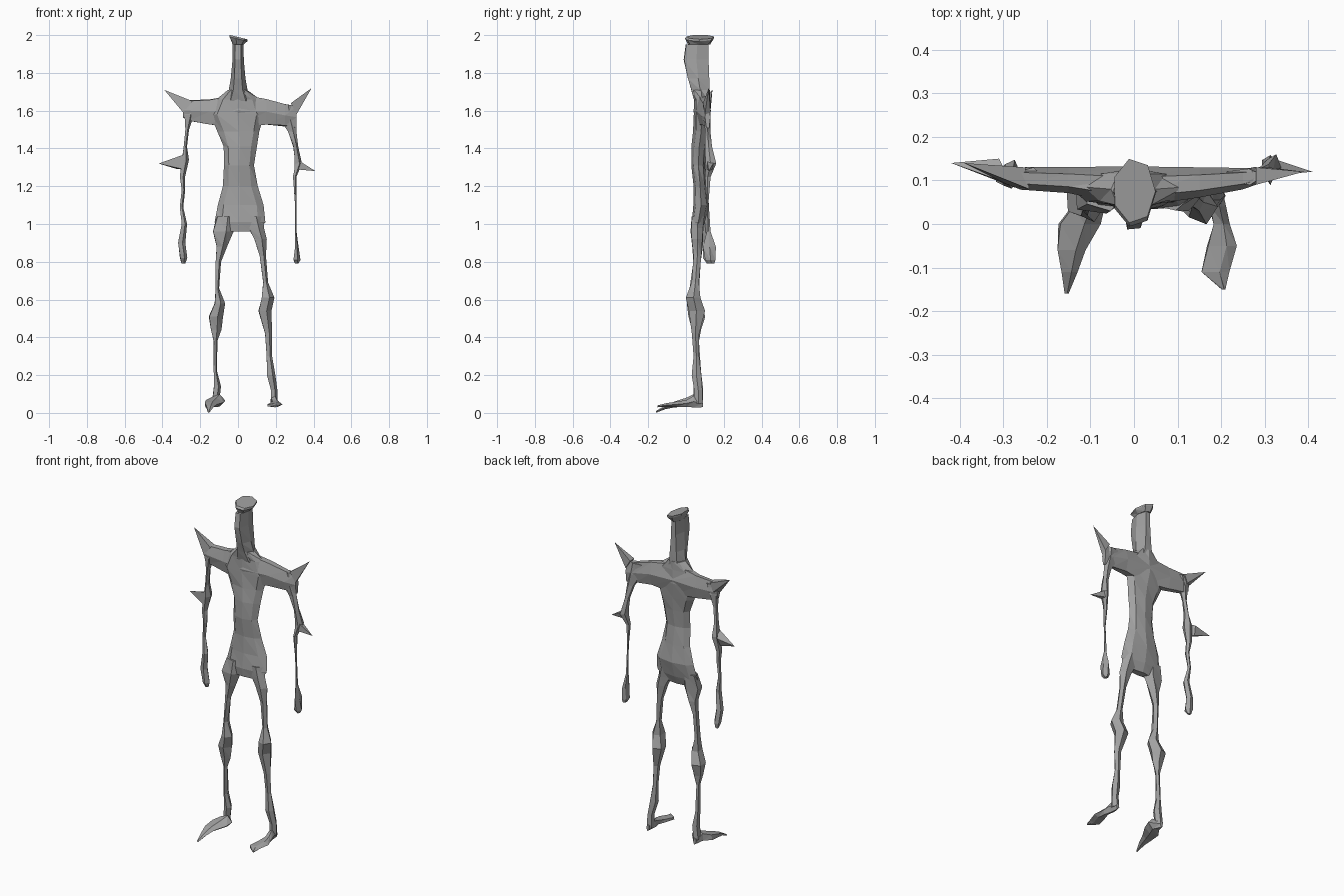
import bpy, bmesh, math, random
from mathutils import Vector

random.seed(4)
if "Cube" in bpy.data.objects:
    bpy.data.objects.remove(bpy.data.objects["Cube"], do_unlink=True)

CM = 0.01  # sections are written in hundredths of a unit


def make_material(name, value):
    material = bpy.data.materials.new(name)
    material.use_nodes = True
    colour = (value, value, value, 1)
    material.diffuse_color = colour
    material.node_tree.nodes["Principled BSDF"].inputs["Base Color"].default_value = colour
    return material


stone_grey = make_material("stone grey", 0.36)


def place(axis, along, u, v):
    """Map section coordinates to space for a limb that runs along the given axis."""
    if axis == "x":
        return Vector((along, u, v))
    if axis == "y":
        return Vector((u, along, v))
    return Vector((u, v, along))


def finish(name, bm):
    """Turn a bmesh into a flat, faceted object."""
    bmesh.ops.recalc_face_normals(bm, faces=bm.faces)
    bmesh.ops.triangulate(bm, faces=bm.faces, quad_method="ALTERNATE")
    mesh = bpy.data.meshes.new(name)
    bm.to_mesh(mesh)
    bm.free()
    mesh.materials.append(stone_grey)
    part = bpy.data.objects.new(name, mesh)
    bpy.context.collection.objects.link(part)
    return part


def loft(name, axis, sections, sides=6, rough=0.1, turn=0.0):
    """Skin a limb over sections of (position, low u, high u, low v, high v)."""
    bm = bmesh.new()
    rings = []
    for along, u_low, u_high, v_low, v_high in sections:
        ring = []
        for i in range(sides):
            angle = math.tau * (i + turn) / sides
            reach = 1 + random.uniform(-rough, rough)
            u = (u_low + u_high) / 2 + math.cos(angle) * reach * (u_high - u_low) / 2
            v = (v_low + v_high) / 2 + math.sin(angle) * reach * (v_high - v_low) / 2
            ring.append(bm.verts.new(place(axis, along, u, v) * CM))
        rings.append(ring)
    for lower, upper in zip(rings, rings[1:]):
        for i in range(sides):
            j = (i + 1) % sides
            bm.faces.new((lower[i], lower[j], upper[j], upper[i]))
    bm.faces.new(rings[0])
    bm.faces.new(rings[-1])
    return finish(name, bm)


def spike(name, base, tip):
    """Close a ring of base points to one sharp tip."""
    bm = bmesh.new()
    ring = [bm.verts.new(Vector(point) * CM) for point in base]
    point = bm.verts.new(Vector(tip) * CM)
    for a, b in zip(ring, ring[1:] + ring[:1]):
        bm.faces.new((a, b, point))
    bm.faces.new(ring)
    return finish(name, bm)


# Torso, rising from the hips to the collar
loft("torso", "z", [
    (96, -9, 10, 4, 8),
    (101, -13, 14, 3, 10),
    (110, -11, 13, 4, 12),
    (120, -8, 10, 4, 11),
    (131, -7, 8, 3, 10),
    (141, -8, 10, 3, 11),
    (149, -11, 12, 4, 12),
    (158, -15, 14, 4, 13),
    (166, -11, 11, 4, 13),
    (171, -5, 5, 3, 13),
], sides=8, rough=0.07)

# Long flat neck with a flared cap in place of a head
loft("neck", "z", [
    (165, -8, 8, 4, 12),
    (171, -5, 5, 2, 13),
    (177, -4, 4, 0, 13),
    (187, -3, 3, -2, 13),
    (195, -3, 3, -1, 13),
], sides=6, rough=0.04)
cap = loft("neck_cap", "z", [
    (195, -3, 3, 1, 13),
    (198, -5, 5, -1, 15),
    (199, -5, 5, 0, 15),
], sides=7, rough=0.03)
for vertex in cap.data.vertices:  # tip the cap towards its left side
    if vertex.co.z > 1.96:
        vertex.co.z -= vertex.co.x / 4

# Shoulder bar across the chest
loft("shoulder_bar", "x", [
    (-29, 9, 12, 156, 164),
    (-26, 8, 13, 154, 166),
    (-15, 7, 13, 152, 167),
    (0, 4, 13, 150, 170),
    (15, 6, 13, 152, 167),
    (25, 8, 13, 151, 164),
    (31, 10, 13, 150, 163),
], rough=0.06)

# Bony spikes on the shoulders and elbows
spike("right_shoulder_spike",
      [(-24, 8, 165), (-29, 9, 159), (-27, 13, 160), (-25, 13, 165)], (-39, 14, 171))
spike("left_shoulder_spike",
      [(28, 9, 164), (31, 10, 158), (31, 13, 159), (28, 13, 164)], (39, 12, 172))
spike("right_elbow_spike",
      [(-28, 9, 137), (-29, 9, 129), (-32, 13, 129), (-31, 15, 134)], (-42, 14, 132))
spike("left_elbow_spike",
      [(30, 11, 135), (30, 11, 129), (32, 14, 129), (32, 15, 133)], (41, 12, 128))

# Thin hanging arms
loft("right_arm", "z", [
    (79, -30, -28, 11, 13),
    (82, -31, -27, 9, 14),
    (90, -32, -28, 9, 13),
    (100, -30, -27, 8, 12),
    (109, -31, -29, 10, 12),
    (118, -30, -28, 9, 12),
    (125, -31, -28, 9, 13),
    (134, -30, -26, 8, 15),
    (141, -29, -27, 9, 13),
    (150, -28, -26, 9, 12),
    (158, -29, -23, 8, 13),
    (164, -27, -21, 9, 13),
], sides=5)
loft("left_arm", "z", [
    (79, 30, 32, 12, 15),
    (81, 29, 33, 10, 16),
    (88, 30, 32, 9, 16),
    (96, 30, 31, 11, 13),
    (112, 30, 31, 11, 12),
    (125, 29, 31, 10, 13),
    (132, 30, 34, 10, 16),
    (141, 29, 32, 10, 14),
    (149, 26, 31, 10, 13),
    (156, 21, 31, 9, 13),
    (163, 20, 30, 9, 13),
], sides=5)

# Gaunt legs with knobbly knees
loft("right_leg", "z", [
    (6, -14, -10, 4, 9),
    (14, -13, -9, 4, 9),
    (22, -13, -11, 4, 8),
    (38, -13, -11, 4, 7),
    (44, -15, -9, 3, 8),
    (51, -16, -8, 1, 10),
    (58, -13, -7, 0, 8),
    (66, -12, -10, 2, 7),
    (80, -12, -9, 4, 8),
    (88, -12, -6, 3, 9),
    (96, -14, -2, 2, 9),
    (104, -12, -2, 3, 10),
], sides=5)
loft("left_leg", "z", [
    (5, 17, 21, 4, 9),
    (12, 17, 21, 4, 9),
    (20, 15, 20, 3, 8),
    (30, 15, 18, 4, 7),
    (42, 14, 18, 3, 7),
    (54, 10, 18, 1, 10),
    (61, 12, 19, 0, 8),
    (69, 13, 16, 3, 7),
    (83, 11, 15, 4, 8),
    (92, 8, 15, 3, 9),
    (98, 5, 14, 3, 9),
    (104, 3, 13, 3, 10),
], sides=5)

# Pointed feet
loft("right_foot", "y", [
    (9, -13, -11, 3, 7),
    (4, -15, -7, 3, 10),
    (0, -18, -8, 3, 8),
    (-6, -18, -11, 3, 6),
    (-11, -17, -13, 2, 4),
    (-16, -16, -15, 0, 1),
], sides=5)
loft("left_foot", "y", [
    (9, 18, 20, 3, 7),
    (4, 17, 21, 3, 9),
    (0, 18, 22, 3, 7),
    (-5, 16, 24, 3, 6),
    (-11, 15, 22, 3, 5),
    (-15, 20, 21, 3, 4),
], sides=5)
